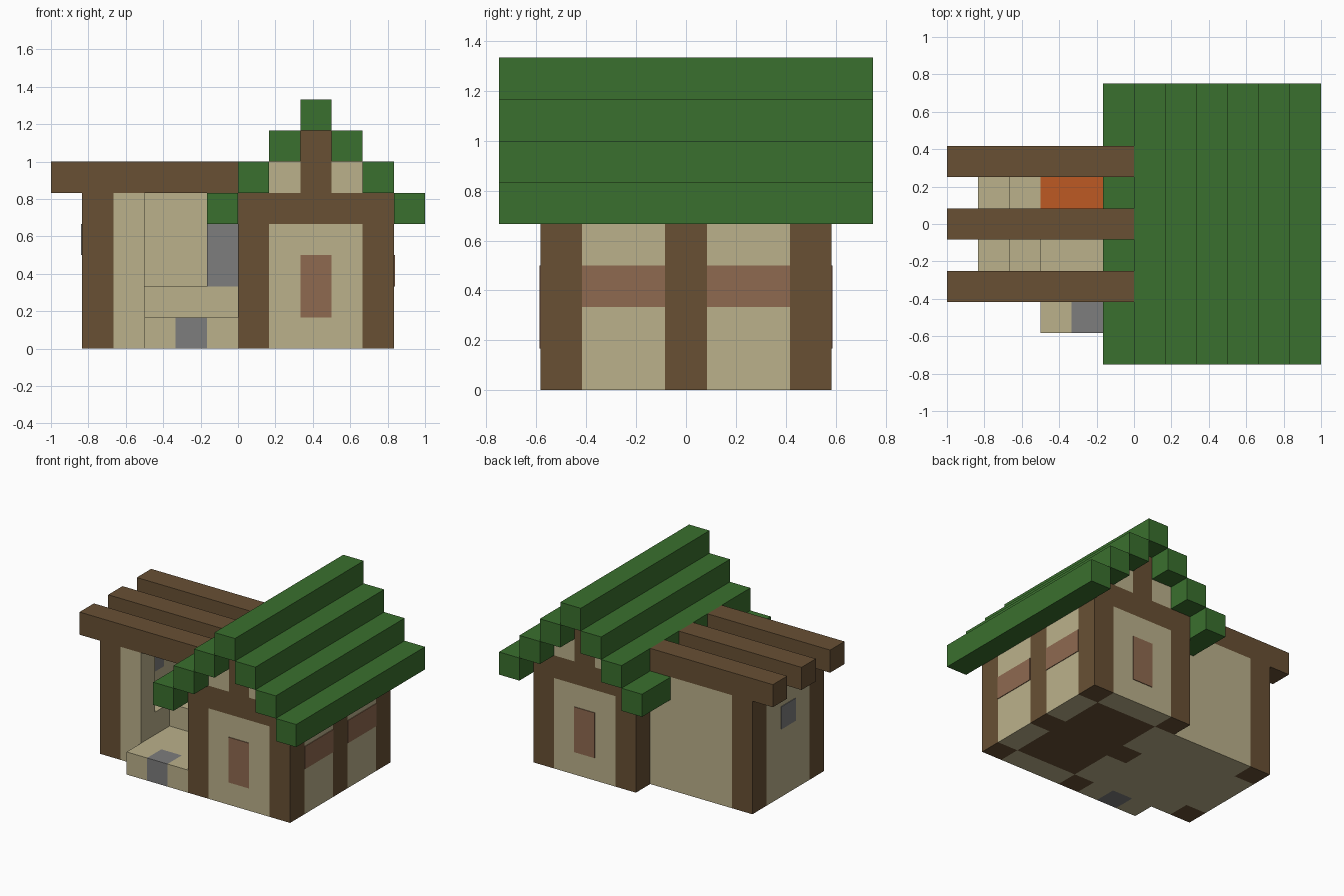
import bpy
import bmesh

U = 1 / 6        # edge of one building block
PLATE = 0.03     # window plate thickness, in blocks

cube = bpy.data.objects.get("Cube")
if cube:
    bpy.data.objects.remove(cube, do_unlink=True)


def material(name, rgb):
    linear = [((c / 255 + 0.055) / 1.055) ** 2.4 for c in rgb] + [1]
    mat = bpy.data.materials.new(name)
    mat.use_nodes = True
    mat.diffuse_color = linear
    shader = mat.node_tree.nodes["Principled BSDF"]
    shader.inputs["Base Color"].default_value = linear
    shader.inputs["Roughness"].default_value = 0.9
    return mat


timber = material("timber brown", (104, 80, 52))
plaster = material("plaster tan", (187, 177, 139))
thatch = material("roof green", (58, 112, 46))
stone = material("stone grey", (125, 125, 125))
shutter = material("shutter red brown", (143, 106, 80))
ember = material("ember orange", (190, 90, 35))


def block(name, mat, x, y, z):
    """Box spanning the given (low, high) ranges, in block units."""
    bm = bmesh.new()
    bmesh.ops.create_cube(bm, size=1)
    spans = (x, y, z)
    for v in bm.verts:
        v.co = [U * (lo + (c + 0.5) * (hi - lo)) for c, (lo, hi) in zip(v.co, spans)]
    mesh = bpy.data.meshes.new(name)
    bm.to_mesh(mesh)
    bm.free()
    mesh.materials.append(mat)
    obj = bpy.data.objects.new(name, mesh)
    bpy.context.collection.objects.link(obj)


def span(a, b, side):
    """Range mirrored to the given side of zero."""
    return tuple(sorted((a * side, b * side)))


# House: floor, side walls and timber frame
block("house_floor", timber, (1, 4), (-2.5, 2.5), (0, 1))
for side, x in (("left", 4), ("right", 0)):
    wall = (x, x + 1)
    for y in (-3, 0, 3):
        block(f"{side}_post", timber, wall, (y - 0.5, y + 0.5), (0, 4))
    for s in (-1, 1):
        block(f"{side}_wall_panel", plaster, wall, span(0.5, 2.5, s), (0, 4))
    block(f"{side}_wall_beam", timber, wall, (-2.5, 2.5), (4, 5))
for s in (-1, 1):
    block("side_window", shutter, (5, 5 + PLATE), span(0.5, 2.5, s), (2, 3))

# Gable walls, front and back
for end, s in (("front", -1), ("back", 1)):
    wall = span(2.5, 3.5, s)
    block(f"{end}_wall_panel", plaster, (1, 4), wall, (0, 4))
    block(f"{end}_window", shutter, (2, 3), span(3.5, 3.5 + PLATE, s), (1, 3))
    block(f"{end}_lintel", timber, (0, 5), wall, (4, 5))
    block(f"{end}_king_post", timber, (2, 3), wall, (5, 7))
    for x in (1, 3):
        block(f"{end}_gable_panel", plaster, (x, x + 1), wall, (5, 6))

# Stepped roof, rising from both eaves to the ridge
for step in range(3):
    for x in (step - 1, 5 - step):
        block("roof_step", thatch, (x, x + 1), (-4.5, 4.5), (step + 4, step + 5))
block("roof_ridge", thatch, (2, 3), (-4.5, 4.5), (7, 8))

# Forge shelter: floor, entrance step and walls
block("forge_floor", plaster, (-4, 0), (-2.5, 2.5), (0, 1))
block("entrance_step_outer", plaster, (-3, -2), (-3.5, -2.5), (0, 1))
block("entrance_step_stone", stone, (-2, -1), (-3.5, -2.5), (0, 1))
block("entrance_step_inner", plaster, (-1, 0), (-3.5, -2.5), (0, 1))
for s in (-1, 1):
    block("forge_post", timber, (-5, -4), span(1.5, 2.5, s), (0, 5))
block("forge_side_wall", plaster, (-5, -4), (-1.5, 1.5), (0, 5))
for x in (-5 - PLATE, -4):
    block("forge_window", stone, (x, x + PLATE), (-0.5, 0.5), (3, 4))
block("forge_front_wall", plaster, (-4, -3), (-2.5, -1.5), (1, 5))
block("forge_front_wall_base", plaster, (-4, -3), (-2.5, -1.5), (0, 1))
block("forge_back_wall", plaster, (-4, 0), (1.5, 2.5), (1, 5))

# Hearth inside the shelter
block("side_bench", plaster, (-4, -3), (-1.5, 1.5), (1, 2))
block("hearth_kerb", plaster, (-3, 0), (-0.5, 0.5), (1, 2))
block("hearth_embers", ember, (-3, -1), (0.5, 1.5), (1, 2))
block("hearth_flue", stone, (-1, 0), (-0.5, 1.5), (2, 4))

# Shelter roof beams
for y in (-2, 0, 2):
    block("shelter_beam", timber, (-6, 0), (y - 0.5, y + 0.5), (5, 6))
